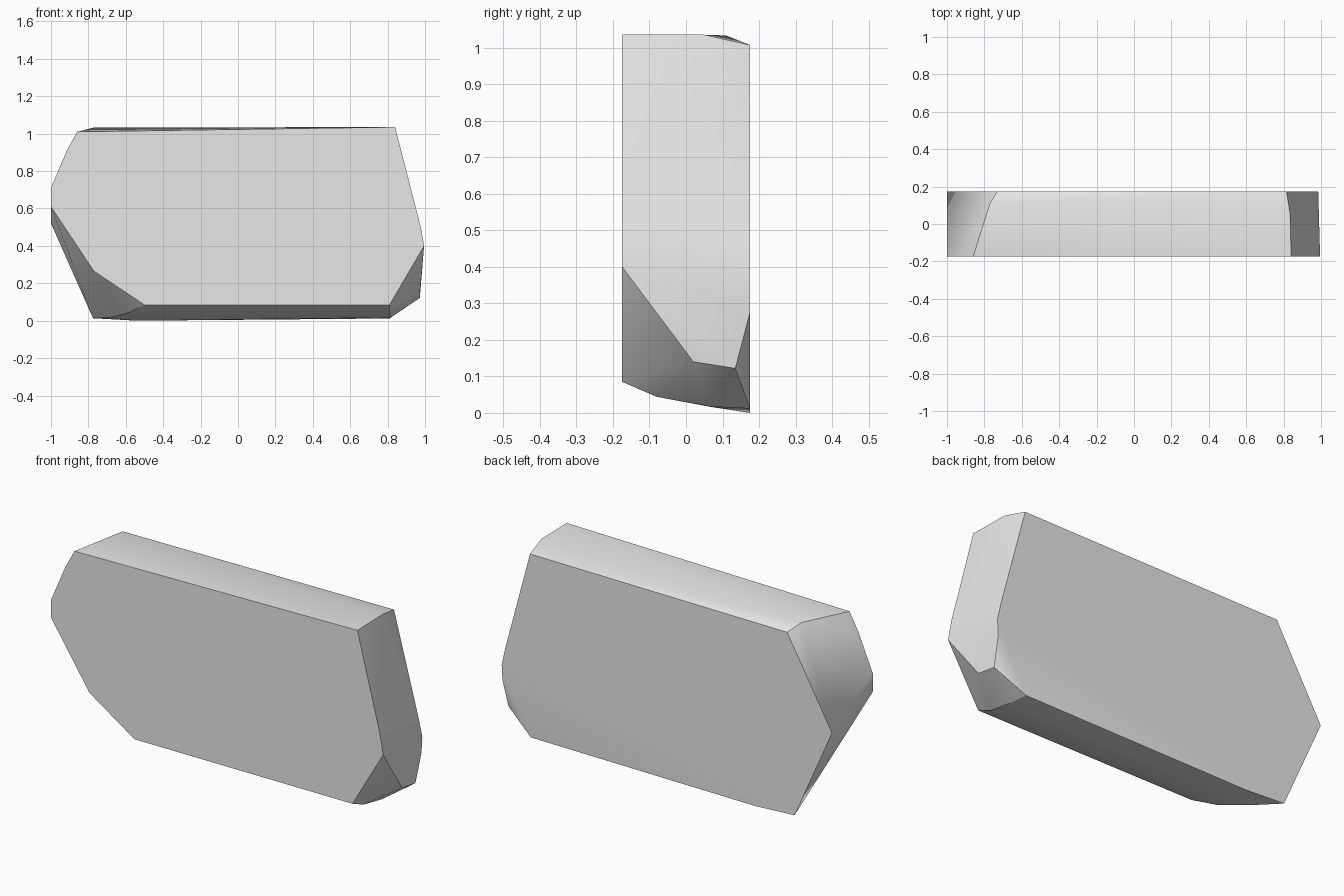
import bpy
import bmesh
import math

# Remove the default cube
default_cube = bpy.data.objects.get("Cube")
if default_cube:
    bpy.data.objects.remove(default_cube, do_unlink=True)

HALF_DEPTH = 0.175

# Outline (x, z) of the flat front face
front_outline = [
    (-0.86, 1.01), (0.84, 1.035), (0.975, 0.51), (0.995, 0.40),
    (0.81, 0.085), (-0.50, 0.085), (-0.77, 0.265), (-1, 0.61),
    (-1, 0.71), (-0.915, 0.91),
]

# Outline (x, z) of the flat back face
back_outline = [
    (-0.73, 0.995), (0.815, 1.007), (0.965, 0.45), (0.985, 0.36),
    (0.98, 0.275), (0.81, 0.012), (-0.54, 0), (-0.775, 0.013), (-1, 0.52),
]

# Points (x, y, z) on the rounded rim between the two faces
top_rim = [(0.835, 0.05, 1.035), (-0.77, 0.11, 1.033)]
bottom_rim = [
    (0.81, -0.08, 0.044), (-0.58, -0.08, 0.045),
    (0.815, 0.07, 0.017), (-0.68, 0.07, 0.016),
]
corner_rim = [(0.972, 0.02, 0.14), (0.972, 0.135, 0.122)]


def make_material(name, color):
    """Create a plain flat-colour material."""
    material = bpy.data.materials.new(name)
    material.use_nodes = True
    material.diffuse_color = color
    shader = material.node_tree.nodes["Principled BSDF"]
    shader.inputs["Base Color"].default_value = color
    shader.inputs["Roughness"].default_value = 0.8
    return material


def make_hull(name, points, material):
    """Wrap the points in a convex stone-like body."""
    mesh = bpy.data.meshes.new(name)
    bm = bmesh.new()
    for point in points:
        bm.verts.new(point)
    bmesh.ops.convex_hull(bm, input=list(bm.verts))
    loose = [vert for vert in bm.verts if not vert.link_faces]
    bmesh.ops.delete(bm, geom=loose, context="VERTS")
    # Merge the triangles lying in one plane
    bmesh.ops.dissolve_limit(
        bm, angle_limit=math.radians(0.5),
        verts=list(bm.verts), edges=list(bm.edges),
    )
    bmesh.ops.recalc_face_normals(bm, faces=list(bm.faces))
    bm.to_mesh(mesh)
    bm.free()
    mesh.materials.append(material)
    body = bpy.data.objects.new(name, mesh)
    bpy.context.collection.objects.link(body)
    return body


# Stone slab with flat faces and chipped, softly rounded rim
grey = make_material("light_grey", (0.8, 0.8, 0.8, 1))
points = [(x, -HALF_DEPTH, z) for x, z in front_outline]
points += [(x, HALF_DEPTH, z) for x, z in back_outline]
points += top_rim + bottom_rim + corner_rim
slab = make_hull("stone_slab", points, grey)

# Smooth the shallow rim facets and keep the hard edges
bpy.ops.object.select_all(action="DESELECT")
slab.select_set(True)
bpy.context.view_layer.objects.active = slab
bpy.ops.object.shade_smooth_by_angle(angle=math.radians(30))
